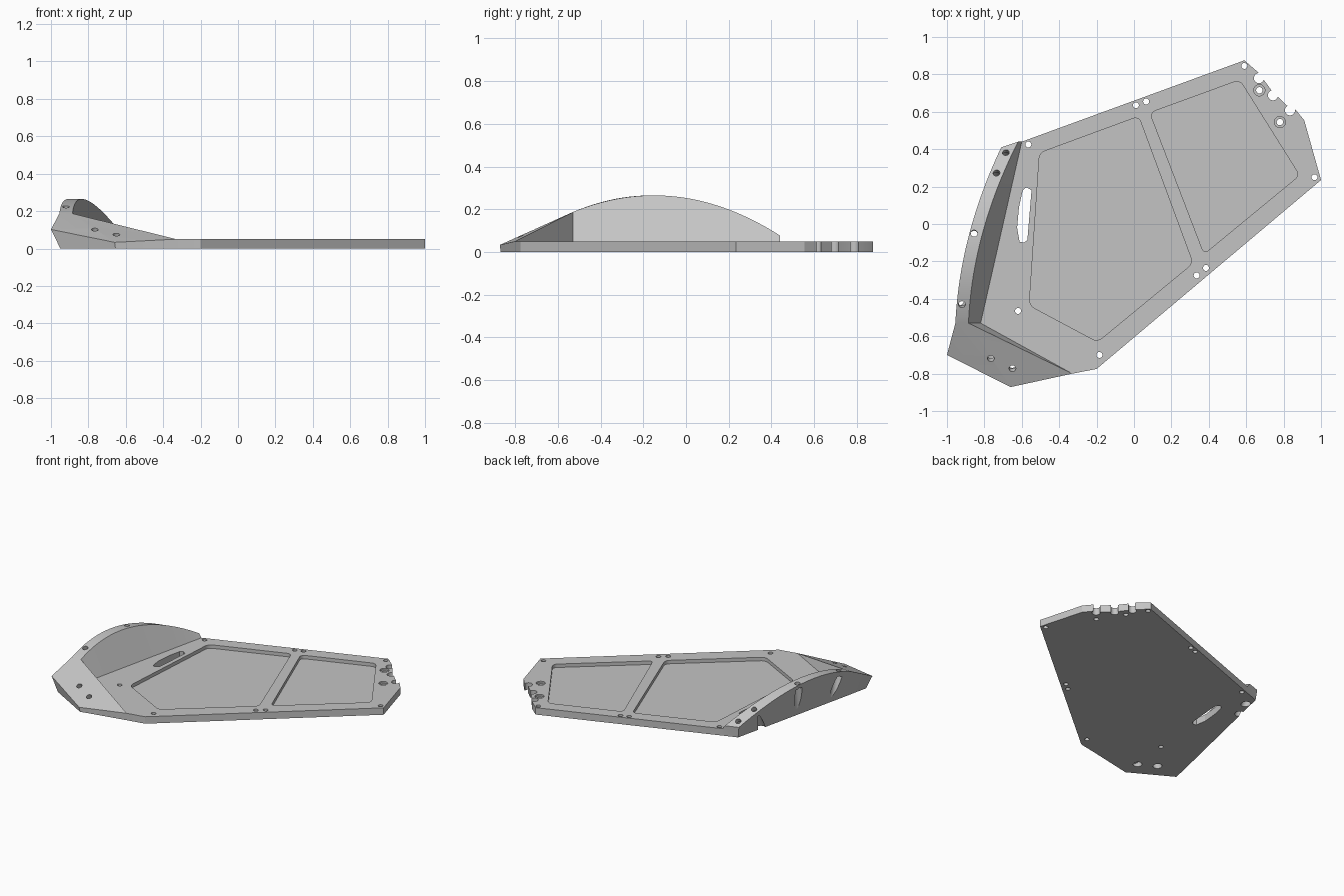
import bpy, bmesh, math
from mathutils import Vector, Matrix

cube = bpy.data.objects.get("Cube")
if cube:
    bpy.data.objects.remove(cube, do_unlink=True)

grey = bpy.data.materials.new("plain grey")
grey.use_nodes = True
colour = (0.55, 0.55, 0.55, 1)
grey.diffuse_color = colour
grey.node_tree.nodes["Principled BSDF"].inputs["Base Color"].default_value = colour

THICK = 0.05
STEPS = 28


def finish(bm, name):
    bmesh.ops.recalc_face_normals(bm, faces=bm.faces)
    mesh = bpy.data.meshes.new(name)
    bm.to_mesh(mesh)
    bm.free()
    mesh.materials.append(grey)
    obj = bpy.data.objects.new(name, mesh)
    bpy.context.collection.objects.link(obj)
    return obj


def parabola(y, y0, x0, y1, x1, y2, x2):
    """Value at y of the parabola through three points."""
    return (x0 * (y - y1) * (y - y2) / ((y0 - y1) * (y0 - y2))
            + x1 * (y - y0) * (y - y2) / ((y1 - y0) * (y1 - y2))
            + x2 * (y - y0) * (y - y1) / ((y2 - y0) * (y2 - y1)))


def rim_height(y):
    return 0.265 - 0.54 * (y + 0.15) ** 2


def mix(a, b, t):
    return a + (b - a) * t


def prism(bm, points, low, high, radius=0):
    """Upright prism with optionally rounded corners."""
    part = bmesh.new()
    face = part.faces.new([part.verts.new((x, y, low)) for x, y in points])
    top = bmesh.ops.extrude_face_region(part, geom=[face])["geom"]
    bmesh.ops.translate(part, vec=(0, 0, high - low),
                        verts=[v for v in top if isinstance(v, bmesh.types.BMVert)])
    if radius:
        upright = [e for e in part.edges
                   if abs(e.verts[0].co.z - e.verts[1].co.z) > 0.001]
        bmesh.ops.bevel(part, geom=upright, offset=radius, segments=6,
                        profile=0.5, affect='EDGES')
    bmesh.ops.recalc_face_normals(part, faces=part.faces)
    temp = bpy.data.meshes.new("temp")
    part.to_mesh(temp)
    part.free()
    bm.from_mesh(temp)
    bpy.data.meshes.remove(temp)


def drill(bm, start, axis, radius, above, below):
    """Cylinder along an axis, reaching above and below the start point."""
    axis = Vector(axis).normalized()
    turn = axis.to_track_quat('Z', 'Y').to_matrix().to_4x4()
    centre = Vector(start) + axis * (above - below) / 2
    bmesh.ops.create_cone(bm, cap_ends=True, segments=32, radius1=radius,
                          radius2=radius, depth=above + below,
                          matrix=Matrix.Translation(centre) @ turn)


# Body: flat plate with the arched rim and front ramp in one closed shell
bm = bmesh.new()
base, inner, outer, foot = [], [], [], []
for i in range(STEPS + 1):
    t = i / STEPS
    y = mix(0.44, -0.53, t)
    yo = mix(0.41, -0.53, t)
    base.append(bm.verts.new((mix(-0.6, -0.82, t), y, THICK)))
    inner.append(bm.verts.new((parabola(y, 0.44, -0.62, -0.05, -0.81, -0.53, -0.885),
                               y, rim_height(y))))
    outer.append(bm.verts.new((parabola(yo, 0.41, -0.71, -0.05, -0.88, -0.53, -0.955),
                               yo, rim_height(y))))
    foot.append(bm.verts.new((mix(-0.7, -0.913, t), mix(0.405, -0.53, t), 0)))

edge = [(-0.33, -0.8), (-0.2, -0.775), (1.0, 0.235), (0.91, 0.555), (0.865, 0.61),
        (0.815, 0.635), (0.735, 0.715), (0.665, 0.81), (0.59, 0.875)]
top = [bm.verts.new((x, y, THICK)) for x, y in edge]
low = [bm.verts.new((x, y, 0)) for x, y in edge]
back = bm.verts.new((-0.6, 0.44, 0))
side = bm.verts.new((-1.0, -0.7, 0.102))
front = bm.verts.new((-0.66, -0.872, 0.033))
side_foot = bm.verts.new((-0.95, -0.7, 0))
front_foot = bm.verts.new((-0.655, -0.868, 0))

for i in range(STEPS):
    for a, b in ((base, inner), (inner, outer), (outer, foot)):
        bm.faces.new((a[i], a[i + 1], b[i + 1], b[i]))
for i in range(len(edge) - 1):
    bm.faces.new((top[i], top[i + 1], low[i + 1], low[i]))
tip, corner = top[0], inner[-1]
for face in ((top[-1], base[0], back, low[-1]),
             (base[0], inner[0], outer[0], foot[0], back),
             (base[-1], corner, tip),
             (corner, outer[-1], side), (corner, side, front), (corner, front, tip),
             (outer[-1], side, side_foot, foot[-1]),
             (side, front, front_foot, side_foot),
             (front, tip, low[0], front_foot)):
    bm.faces.new(face)
bm.faces.new(top + base)
bm.faces.new(low + [back] + foot + [side_foot, front_foot])
body = finish(bm, "panel_body")

# Cutters: pockets and slot
pockets = bmesh.new()
prism(pockets, [(-0.505, 0.38), (0.025, 0.575), (0.315, -0.21), (-0.195, -0.63),
                (-0.56, -0.435)], 0.025, 0.1, 0.03)
prism(pockets, [(0.085, 0.595), (0.565, 0.77), (0.885, 0.26), (0.375, -0.16)],
      0.025, 0.1, 0.03)
prism(pockets, [(-0.595, 0.18), (-0.575, 0.197), (-0.548, 0.18), (-0.57, -0.085),
                (-0.588, -0.1), (-0.612, -0.095), (-0.625, -0.02), (-0.615, 0.09)],
      -0.1, 0.15)

# Cutters: screw holes, countersunk seats and edge notches
holes, seats, notches = bmesh.new(), bmesh.new(), bmesh.new()
up = (0, 0, 1)
for x, y in ((0.01, 0.635), (0.065, 0.655), (0.59, 0.845), (0.965, 0.25),
             (0.385, -0.235), (0.335, -0.275), (-0.185, -0.7), (-0.62, -0.465),
             (-0.565, 0.425)):
    drill(holes, (x, y, THICK), up, 0.016, 0.03, 0.1)
for x, y in ((0.67, 0.715), (0.78, 0.545)):
    drill(holes, (x, y, THICK), up, 0.017, 0.03, 0.1)
    drill(seats, (x, y, THICK), up, 0.03, 0.03, 0.012)
for x, y in ((0.668, 0.78), (0.743, 0.688), (0.834, 0.608)):
    drill(notches, (x, y, 0), up, 0.027, 0.1, 0.1)

# Cutters: rim holes square to the surface, widened from below
for x, y in ((-0.685, 0.385), (-0.735, 0.275), (-0.855, -0.05), (-0.92, -0.43)):
    axis = (0, 1.08 * (y + 0.15), 1)
    drill(holes, (x, y, rim_height(y)), axis, 0.018, 0.03, 0.4)
    drill(seats, (x, y, rim_height(y)), axis, 0.03, -0.035, 0.4)
for x, y, z in ((-0.765, -0.715, 0.092), (-0.65, -0.77, 0.068)):
    axis = (0, 0.47 * -1, 1)
    drill(holes, (x, y, z), axis, 0.018, 0.03, 0.2)
    drill(seats, (x, y, z), axis, 0.028, -0.03, 0.2)

bpy.context.view_layer.objects.active = body
for cutter_mesh, name in ((pockets, "pocket_cutter"), (notches, "notch_cutter"),
                          (holes, "hole_cutter"), (seats, "seat_cutter")):
    cutter = finish(cutter_mesh, name)
    cut = body.modifiers.new(name, 'BOOLEAN')
    cut.operation = 'DIFFERENCE'
    cut.solver = 'EXACT'
    cut.use_self = True
    cut.object = cutter
    bpy.ops.object.modifier_apply(modifier=cut.name)
    bpy.data.objects.remove(cutter, do_unlink=True)

# Smooth the arch and holes, keep the machined edges sharp
bpy.ops.object.select_all(action='DESELECT')
body.select_set(True)
bpy.ops.object.shade_smooth_by_angle(angle=math.radians(14))
